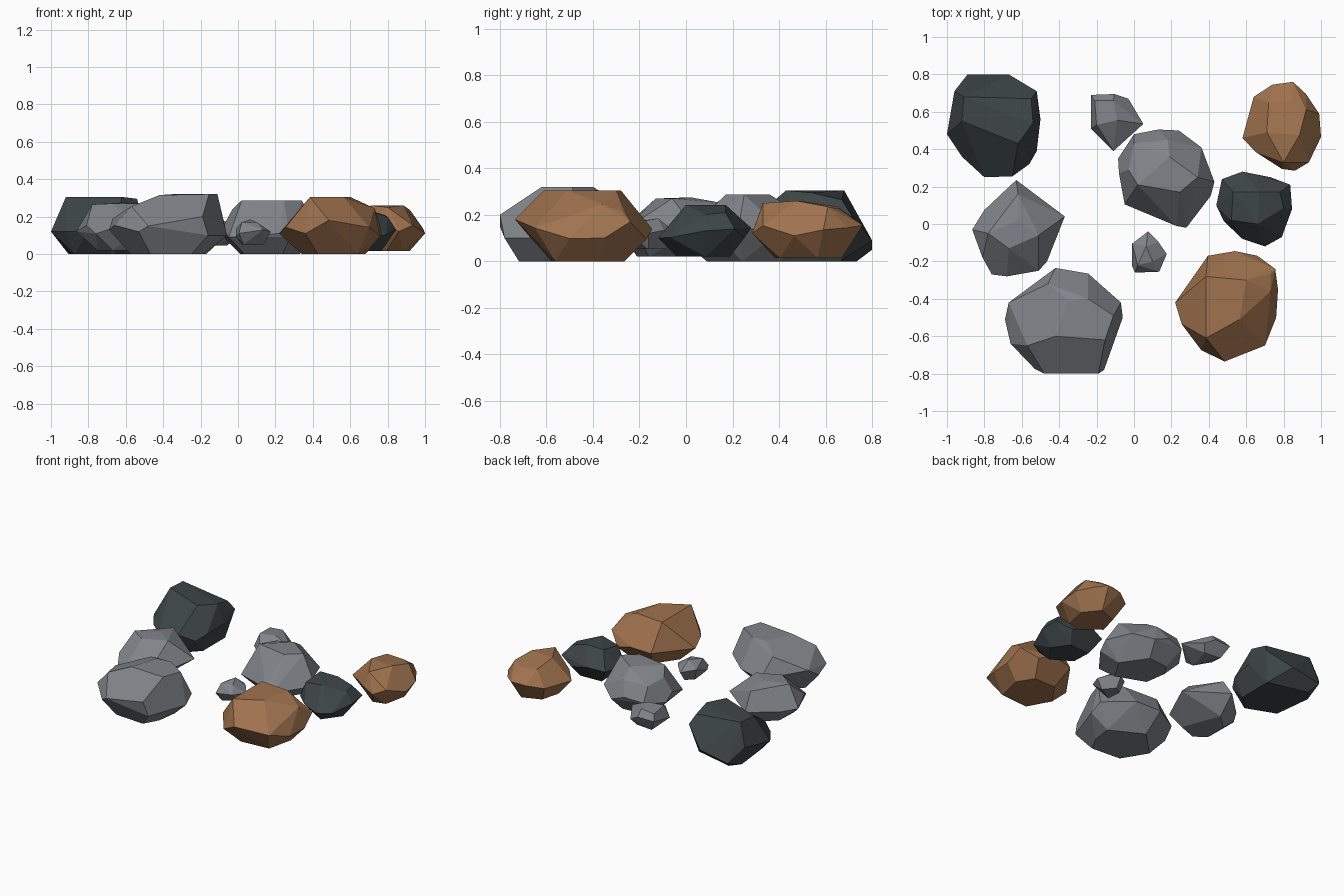
import bpy, bmesh, math


def material(name, rgb):
    m = bpy.data.materials.new(name)
    m.diffuse_color = (*rgb, 1)
    return m


GREY = material("grey stone", (0.216, 0.230, 0.252))
BROWN = material("brown stone", (0.352, 0.171, 0.077))
DARK = material("dark stone", (0.048, 0.061, 0.061))


def rock(name, mat, z_low, waist, z_high, outline, crown, foot=0.62):
    """Faceted stone: hull of a waist outline, a crown polygon and a shrunken foot.
    Points are (x, y) or (x, y, z) where a corner leaves the usual height."""
    cx = sum(p[0] for p in outline) / len(outline)
    cy = sum(p[1] for p in outline) / len(outline)
    pts = []
    for i, p in enumerate(outline):
        # corners step gently up and down around the waist
        z = p[2] if len(p) > 2 else waist + 0.025 * math.sin(2.3 * i)
        pts.append((p[0], p[1], z))
        if i % 2 == 0:
            pts.append((cx + (p[0] - cx) * foot, cy + (p[1] - cy) * foot, z_low))
    pts += [(p[0], p[1], p[2] if len(p) > 2 else z_high) for p in crown]

    bm = bmesh.new()
    for p in pts:
        bm.verts.new(p)
    res = bmesh.ops.convex_hull(bm, input=bm.verts[:])
    junk = {g for g in res["geom_interior"] + res["geom_unused"]
            if isinstance(g, bmesh.types.BMVert)}
    bmesh.ops.delete(bm, geom=list(junk), context='VERTS')
    # merge nearly flat triangles into broad facets
    bmesh.ops.dissolve_limit(bm, angle_limit=math.radians(11),
                             verts=bm.verts[:], edges=bm.edges[:])
    bmesh.ops.recalc_face_normals(bm, faces=bm.faces[:])
    me = bpy.data.meshes.new(name)
    bm.to_mesh(me)
    bm.free()
    me.materials.append(mat)
    bpy.context.collection.objects.link(bpy.data.objects.new(name, me))


# Large dark stone, back left
rock("dark_rock_back_left", DARK, 0, 0.13, 0.305,
     [(-.89, .80, .05), (-.67, .80, .09), (-.52, .71, .20), (-.50, .56, .16), (-.52, .39, .14),
      (-.56, .32), (-.65, .255), (-.80, .25), (-.92, .36), (-1, .48, .12), (-.96, .71, .15)],
     [(-.91, .68), (-.55, .67, .265), (-.54, .54, .295), (-.62, .43), (-.92, .55)], 0.77)

# Grey stone, left
rock("grey_rock_left", GREY, 0.02, 0.13, 0.27,
     [(-.63, .235), (-.37, .04, .14), (-.465, -.20), (-.51, -.25), (-.68, -.28),
      (-.76, -.27), (-.81, -.18), (-.865, -.03, .12), (-.80, .075)],
     [(-.62, .16, .25), (-.78, -.05, .265), (-.67, -.13), (-.51, -.06), (-.62, .02, .275)])

# Largest grey stone, front left
rock("grey_rock_front_left", GREY, 0, 0.13, 0.32,
     [(-.42, -.235), (-.245, -.265), (-.07, -.42, .15), (-.06, -.50, .10), (-.10, -.64),
      (-.16, -.78, .10), (-.19, -.80, .20), (-.48, -.80, .15), (-.53, -.775), (-.66, -.64),
      (-.69, -.51, .13), (-.67, -.42, .19)],
     [(-.155, -.62), (-.11, -.49), (-.245, -.40), (-.35, -.41), (-.46, -.32, .27),
      (-.42, -.60, .315), (-.57, -.65, .255)], 0.65)

# Brown stone, front right
rock("brown_rock_front_right", BROWN, 0, 0.12, 0.305,
     [(.395, -.17), (.54, -.145), (.66, -.17), (.755, -.24, .17), (.77, -.35, .10),
      (.76, -.50), (.70, -.65), (.485, -.735, .18), (.36, -.675), (.255, -.535), (.22, -.42, .11)],
     [(.385, -.28), (.385, -.61), (.565, -.51), (.73, -.36, .245), (.73, -.27, .21),
      (.60, -.30)])

# Grey stone, centre
rock("grey_rock_centre", GREY, 0, 0.12, 0.287,
     [(0, .48), (.13, .505), (.24, .50), (.36, .41), (.43, .225, .14), (.41, .15),
      (.28, -.02, .09), (.225, -.01), (-.05, .105, .09), (-.08, .27), (-.085, .35)],
     [(0, .43, .22), (-.03, .29, .24), (.02, .21), (.245, .17), (.34, .25), (.19, .36),
      (.18, .45, .23)])

# Small grey stone, back
rock("small_grey_rock_back", GREY, 0.045, 0.115, 0.185,
     [(-.23, .69, .13), (-.105, .695), (-.03, .67), (.05, .535, .12), (-.11, .39, .10),
      (-.23, .51)],
     [(-.11, .66, .18), (-.09, .555), (-.20, .53, .18), (-.21, .66, .17)])

# Smallest grey stone, middle
rock("small_grey_rock_middle", GREY, 0.052, 0.115, 0.185,
     [(.075, -.04, .12), (.13, -.095), (.175, -.16, .12), (.135, -.255), (.005, -.26, .11),
      (-.01, -.225), (-.01, -.105)],
     [(.065, -.12), (.10, -.20, .17), (.02, -.22, .17)])

# Dark stone, right
rock("dark_rock_right", DARK, 0.02, 0.125, 0.243,
     [(.47, .24), (.58, .28), (.73, .25), (.835, .21), (.845, .08), (.79, -.07),
      (.70, -.12, .10), (.58, -.08), (.48, .015), (.44, .10, .12)],
     [(.53, .17), (.52, .02, .22), (.66, .00), (.80, .085, .20), (.78, .17, .21), (.67, .17)])

# Brown stone, back right
rock("brown_rock_back_right", BROWN, 0.015, 0.13, 0.26,
     [(.64, .68), (.74, .745), (.85, .76, .155), (.92, .695), (.99, .59), (1, .465, .11),
      (.935, .33), (.86, .285), (.79, .295, .15), (.65, .385), (.58, .46, .12), (.62, .615)],
     [(.72, .65, .235), (.71, .49), (.80, .33, .25), (.885, .475), (.92, .61, .235),
      (.84, .66, .225)])
